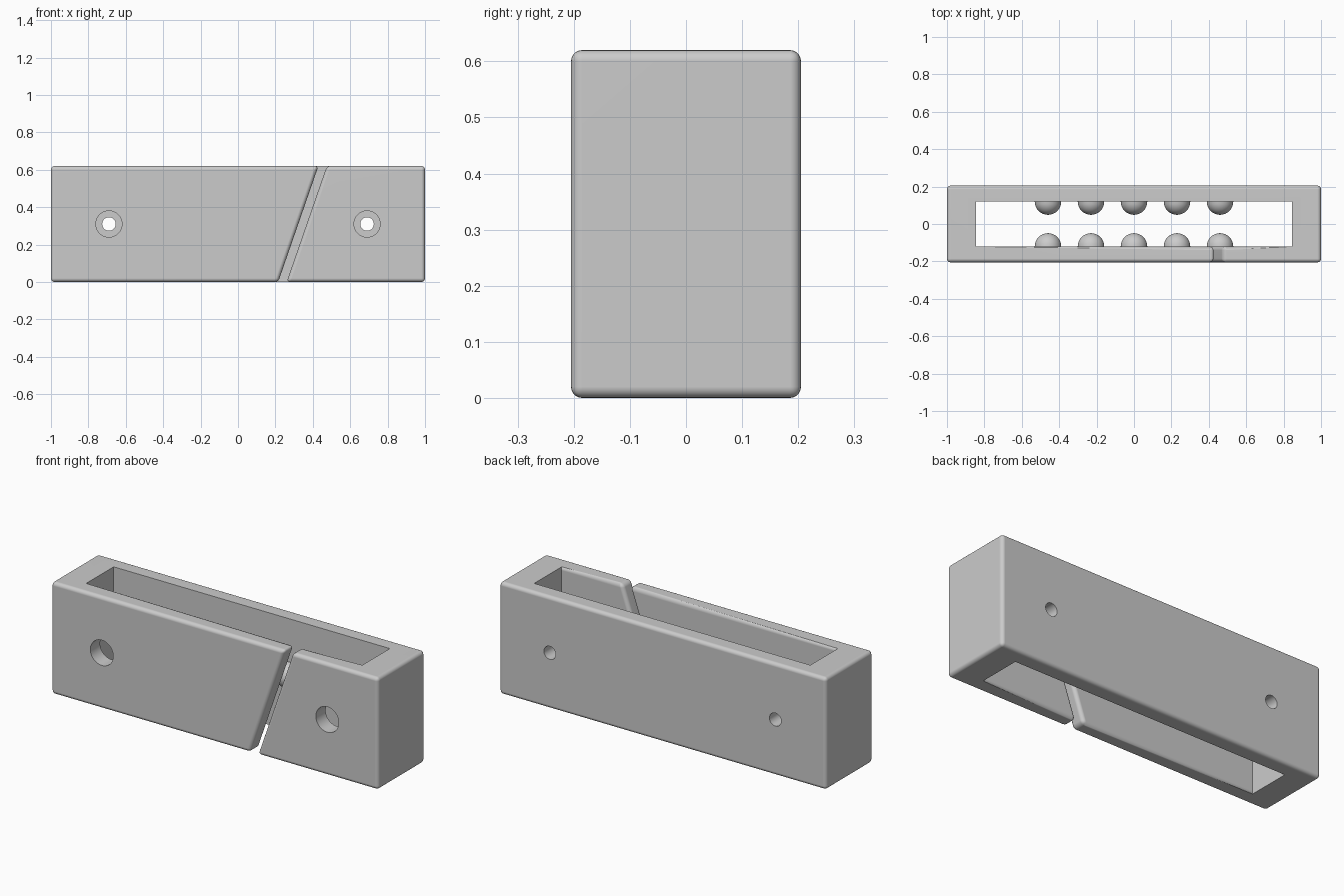
import bpy, bmesh, math
from mathutils import Matrix

if "Cube" in bpy.data.objects:
    bpy.data.objects.remove(bpy.data.objects["Cube"], do_unlink=True)

HEIGHT, OUT_X, OUT_Y = 0.62, 1.0, 0.205
IN_X, IN_Y = 0.845, 0.12
LEAN = 0.215            # sideways drift of the slot from bottom to top
SLOT_A, SLOT_B = 0.215, 0.26
MID = HEIGHT / 2

grey = bpy.data.materials.new("light grey")
grey.use_nodes = True
colour = (0.6, 0.6, 0.6, 1)
grey.diffuse_color = colour
grey.node_tree.nodes["Principled BSDF"].inputs["Base Color"].default_value = colour


def add_object(name, bm):
    mesh = bpy.data.meshes.new(name)
    bmesh.ops.recalc_face_normals(bm, faces=bm.faces)
    bm.to_mesh(mesh)
    bm.free()
    obj = bpy.data.objects.new(name, mesh)
    bpy.context.collection.objects.link(obj)
    mesh.materials.append(grey)
    return obj


def activate(obj):
    bpy.ops.object.select_all(action='DESELECT')
    obj.select_set(True)
    bpy.context.view_layer.objects.active = obj


# Housing: a C-shaped outline raised to full height, with a leaning slot in front
outline = [(SLOT_A, -OUT_Y), (-OUT_X, -OUT_Y), (-OUT_X, OUT_Y), (OUT_X, OUT_Y),
           (OUT_X, -OUT_Y), (SLOT_B, -OUT_Y), (SLOT_B, -IN_Y), (IN_X, -IN_Y),
           (IN_X, IN_Y), (-IN_X, IN_Y), (-IN_X, -IN_Y), (SLOT_A, -IN_Y)]
bm = bmesh.new()
rings = []
for z, drift in ((0, 0), (HEIGHT, LEAN)):
    rings.append([bm.verts.new((x + (drift if x in (SLOT_A, SLOT_B) else 0), y, z))
                  for x, y in outline])
    bm.faces.new(rings[-1])
for i in range(len(outline)):
    j = (i + 1) % len(outline)
    bm.faces.new((rings[0][i], rings[0][j], rings[1][j], rings[1][i]))
bmesh.ops.recalc_face_normals(bm, faces=bm.faces)

# Round every edge except those of the cavity's end walls
round_edges = [e for e in bm.edges
               if not all(abs(abs(v.co.x) - IN_X) < 1e-4 for v in e.verts)]
bmesh.ops.bevel(bm, geom=round_edges, offset=0.02, offset_type='OFFSET',
                segments=5, profile=0.5, affect='EDGES', clamp_overlap=True)
housing = add_object("housing", bm)

# Screw holes: wide access holes in front, narrow ones behind
cutters = []
for side, x in (("right", -0.69), ("left", 0.69)):
    for place, y, radius in (("front", -0.16, 0.07), ("back", 0.16, 0.036)):
        bm = bmesh.new()
        bmesh.ops.create_cone(
            bm, cap_ends=True, segments=48, radius1=radius, radius2=radius, depth=0.16,
            matrix=Matrix.Translation((x, y, MID)) @ Matrix.Rotation(math.pi / 2, 4, 'X'))
        cutter = add_object(f"{side}_{place}_hole_cutter", bm)
        cutter.hide_render = True
        cutters.append(cutter)
        cut = housing.modifiers.new(cutter.name, 'BOOLEAN')
        cut.operation, cut.solver, cut.object = 'DIFFERENCE', 'EXACT', cutter

activate(housing)
for name in [m.name for m in housing.modifiers]:
    bpy.ops.object.modifier_apply(modifier=name)
for cutter in cutters:
    bpy.data.objects.remove(cutter, do_unlink=True)
activate(housing)
bpy.ops.object.shade_smooth_by_angle(angle=math.radians(30))
weighted = housing.modifiers.new("flat_face_normals", 'WEIGHTED_NORMAL')
weighted.keep_sharp = True

# Gripping studs: a row of half domes on each long inner wall
for place, sign in (("front", -1), ("back", 1)):
    for i in range(5):
        bm = bmesh.new()
        turn = Matrix.Rotation(math.pi / 2, 4, 'X')
        bmesh.ops.create_uvsphere(bm, u_segments=32, v_segments=16, radius=0.071, matrix=turn)
        inner = [v for v in bm.verts if v.co.y * sign > 0.001]
        bmesh.ops.delete(bm, geom=inner, context='VERTS')
        bmesh.ops.translate(bm, verts=bm.verts, vec=((i - 2) * 0.23, sign * IN_Y, MID))
        stud = add_object(f"{place}_stud_{i + 1}", bm)
        activate(stud)
        bpy.ops.object.shade_smooth_by_angle(angle=math.radians(40))
